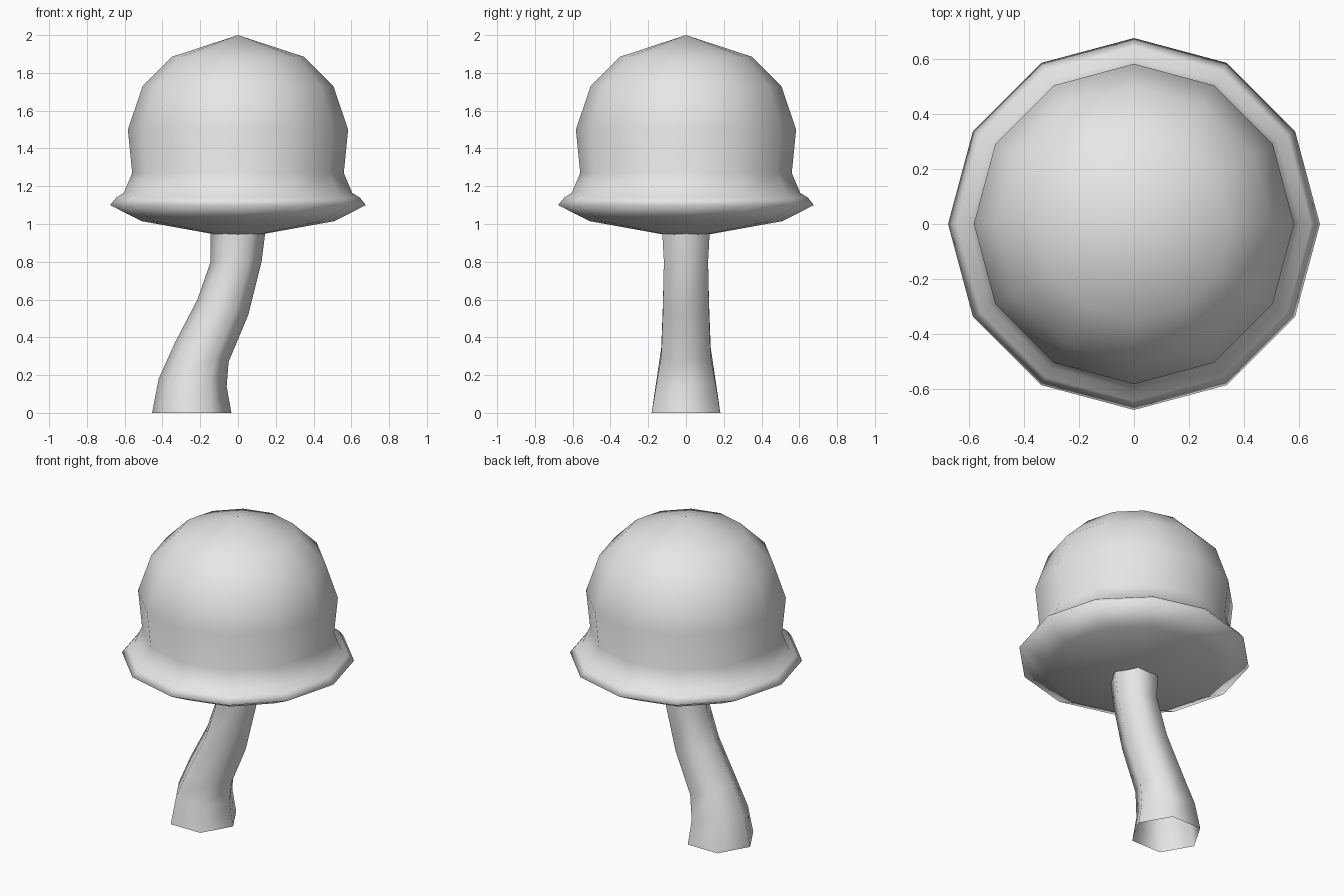
import bpy
from math import cos, sin, tau
from mathutils import Vector

cube = bpy.data.objects.get("Cube")
if cube:
    bpy.data.objects.remove(cube, do_unlink=True)

grey = bpy.data.materials.new("light_grey")
grey.use_nodes = True
colour = (0.8, 0.8, 0.8, 1)
grey.diffuse_color = colour
grey.node_tree.nodes["Principled BSDF"].inputs["Base Color"].default_value = colour


def loft(name, rings, bottom=None, top=None):
    """Skin equal-sized rings listed from bottom to top, with optional end points."""
    n = len(rings[0])
    verts = [p for ring in rings for p in ring]
    faces = []
    for r in range(len(rings) - 1):
        for i in range(n):
            a, b = r * n + i, r * n + (i + 1) % n
            faces.append((a, b, b + n, a + n))
    if bottom:
        verts.append(bottom)
        faces += [((i + 1) % n, i, len(verts) - 1) for i in range(n)]
    if top:
        verts.append(top)
        last = (len(rings) - 1) * n
        faces += [(last + i, last + (i + 1) % n, len(verts) - 1) for i in range(n)]
    mesh = bpy.data.meshes.new(name)
    mesh.from_pydata(verts, [], faces)
    mesh.materials.append(grey)
    mesh.shade_smooth()
    obj = bpy.data.objects.new(name, mesh)
    bpy.context.collection.objects.link(obj)
    return obj


# Cap: twelve-sided dome with a flared brim and shallow underside (radius, height)
profile = [(0.51, 1.015), (0.677, 1.1), (0.645, 1.14), (0.605, 1.165),
           (0.56, 1.27), (0.583, 1.5), (0.505, 1.73), (0.35, 1.885)]
cap_rings = [[(r * cos(tau * i / 12), r * sin(tau * i / 12), z) for i in range(12)]
             for r, z in profile]
loft("mushroom_cap", cap_rings, bottom=(0, 0, 0.923), top=(0, 0, 2))

# Stem: bent hexagonal tube, open at the foot (right x, z and left x, z of each ring)
sections = [(-0.455, 0, -0.035, 0), (-0.42, 0.18, -0.06, 0.14),
            (-0.335, 0.37, -0.05, 0.27), (-0.215, 0.6, 0.055, 0.52),
            (-0.145, 0.8, 0.125, 0.8), (-0.145, 0.96, 0.145, 0.96)]
stem_rings = []
for xr, zr, xl, zl in sections:
    right, left = Vector((xr, 0, zr)), Vector((xl, 0, zl))
    centre, across = (right + left) / 2, (left - right) / 2
    depth = Vector((0, across.length, 0))
    stem_rings.append([centre + across * cos(tau * i / 6) + depth * sin(tau * i / 6)
                       for i in range(6)])
loft("stem", stem_rings)
